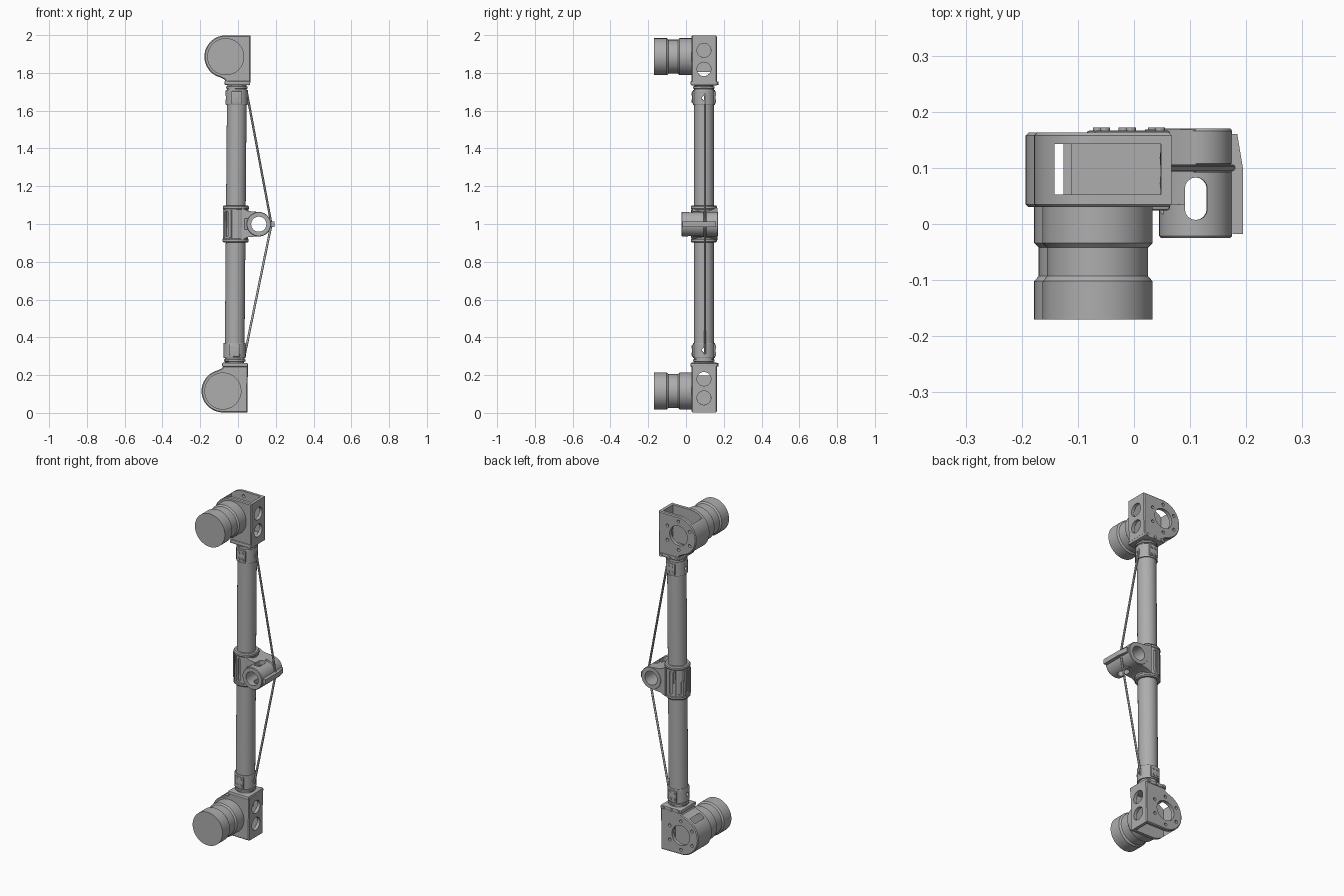
import bpy, bmesh, math
from mathutils import Matrix, Vector

if "Cube" in bpy.data.objects:
    bpy.data.objects.remove(bpy.data.objects["Cube"])

grey = bpy.data.materials.new("plain_grey")
grey.diffuse_color = (0.42, 0.42, 0.42, 1)
grey.use_nodes = True
grey.node_tree.nodes["Principled BSDF"].inputs["Base Color"].default_value = grey.diffuse_color
AX, AY = -0.012, 0.095          # tube axis
MX, MZ, MR = -0.0725, 0.885, 0.113   # housing circle
parts, ends = [], []


def finish(name, bm):
    bmesh.ops.recalc_face_normals(bm, faces=bm.faces)
    me = bpy.data.meshes.new(name)
    bm.to_mesh(me)
    bm.free()
    me.materials.append(grey)
    ob = bpy.data.objects.new(name, me)
    bpy.context.collection.objects.link(ob)
    return ob


def lathe(name, profile, origin, axis, n=48, closed=False):
    """Revolve (radius, distance) pairs about an axis; closed makes a ring."""
    bm = bmesh.new()
    rot = Vector((0, 0, 1)).rotation_difference(Vector(axis)).to_matrix()
    rings = []
    for r, d in profile:
        rings.append([bm.verts.new(Vector(origin) + rot @ Vector(
            (r * math.cos(2 * math.pi * i / n), r * math.sin(2 * math.pi * i / n), d))) for i in range(n)])
    pairs = list(zip(rings, rings[1:]))
    if closed:
        pairs.append((rings[-1], rings[0]))
    else:
        bm.faces.new(rings[0])
        bm.faces.new(rings[-1])
    for a, b in pairs:
        for i in range(n):
            j = (i + 1) % n
            bm.faces.new((a[i], a[j], b[j], b[i]))
    return finish(name, bm)


def cyl(name, r, a, b, n=32):
    a, b = Vector(a), Vector(b)
    return lathe(name, [(r, 0), (r, (b - a).length)], a, (b - a).normalized(), n)


def prism(name, pts, lo, hi, plane="xz", bevel=0):
    """Extrude an outline: xz along y, or xy along z."""
    bm = bmesh.new()
    put = (lambda p, d: (p[0], d, p[1])) if plane == "xz" else (lambda p, d: (p[0], p[1], d))
    f = bm.faces.new([bm.verts.new(put(p, lo)) for p in pts])
    ext = bmesh.ops.extrude_face_region(bm, geom=[f])
    shift = Vector(put((0, 0), hi - lo))
    bmesh.ops.translate(bm, vec=shift, verts=[v for v in ext["geom"] if isinstance(v, bmesh.types.BMVert)])
    if bevel:
        bmesh.ops.bevel(bm, geom=bm.edges[:], offset=bevel, segments=2, affect="EDGES", profile=0.5)
    return finish(name, bm)


def box(name, x0, x1, y0, y1, z0, z1, bevel=0):
    return prism(name, [(x0, y0), (x1, y0), (x1, y1), (x0, y1)], z0, z1, "xy", bevel)


def cut(ob, *cutters):
    bpy.context.view_layer.objects.active = ob
    for c in cutters:
        m = ob.modifiers.new("cut", "BOOLEAN")
        m.operation, m.solver, m.object = "DIFFERENCE", "EXACT", c
        bpy.ops.object.modifier_apply(modifier=m.name)
        bpy.data.objects.remove(c)
    return ob


def slot(name, r, half, wide, lo, hi, cx, cy, plane):
    """Rounded slot outline extruded; wide stretches along second axis."""
    pts = []
    for s, a0 in ((1, 0), (-1, 180)):
        for k in range(9):
            a = math.radians(a0 + k * 22.5)
            pts.append((cx + r * math.cos(a), cy + s * half + r * math.sin(a)))
    return prism(name, pts, lo, hi, plane)


# --- joint housing (upper one, mirrored later) ---
arc = [(MX + MR * math.cos(math.radians(a)), MZ + MR * math.sin(math.radians(a))) for a in range(90, 256, 5)]
outline = arc + [(-0.078, 0.765), (-0.07, 0.75), (0.0585, 0.75), (0.0585, MZ + MR)]
housing = prism("joint_housing", outline, 0.03, 0.163)
bm = bmesh.new()
bm.from_mesh(housing.data)
rim = [e for e in bm.edges if abs(e.verts[0].co.y - e.verts[1].co.y) < 1e-5]
bmesh.ops.bevel(bm, geom=rim, offset=0.005, segments=1, affect="EDGES")
bm.to_mesh(housing.data)
bm.free()
cut(housing, box("pocket", -0.15, 0.04, 0.053, 0.143, 0.782, 1.2))
cut(housing, cyl("bore", 0.058, (MX, 0.12, MZ), (MX, 0.2, MZ), 40))
for z in (0.82, 0.92):
    cut(housing, cyl("side_hole", 0.037, (0.02, AY, z), (0.1, AY, z)))
for k in range(6):
    a = math.radians(60 * k + 30)
    x, z = MX + 0.084 * math.cos(a), MZ + 0.084 * math.sin(a)
    cut(housing, cyl("bolt_hole", 0.009, (x, 0.13, z), (x, 0.2, z), 16))
ends.append(housing)

# --- motor body with waist ---
ends.append(lathe("motor", [(0.098, 0), (0.098, 0.068), (0.09, 0.077), (0.09, 0.128),
                            (0.098, 0.136), (0.098, 0.202)], (MX, -0.17, MZ), (0, 1, 0), 64))

# --- flange and neck ---
ends.append(box("flange", -0.078, 0.058, 0.024, 0.167, 0.735, 0.757, 0.006))
ends.append(lathe("neck", [(0.05, 0.69), (0.05, 0.715), (0.057, 0.718), (0.057, 0.727),
                           (0.05, 0.73), (0.05, 0.74)], (AX, AY, 0), (0, 0, 1)))
for x in (-0.058, AX, 0.04):
    ends.append(cyl("flange_bolt", 0.009, (x, 0.16, 0.746), (x, 0.172, 0.746), 12))

# --- end collar with pads and bolts ---
collar = lathe("end_collar", [(0.057, 0.63), (0.059, 0.633), (0.059, 0.707), (0.057, 0.71)], (AX, AY, 0), (0, 0, 1))
cut(collar, cyl("cross_hole", 0.011, (-0.2, AY, 0.667), (0.2, AY, 0.667), 20))
ends.append(collar)
for s in (-1, 1):
    y = sorted((AY + s * 0.05, AY + s * 0.062))
    ends.append(box("collar_pad", AX - 0.028, AX + 0.028, y[0], y[1], 0.638, 0.703, 0.003))
    for dx in (-0.012, 0.012):
        for z in (0.652, 0.688):
            ends.append(cyl("collar_bolt", 0.008, (AX + dx, AY + s * 0.055, z), (AX + dx, AY + s * 0.065, z), 12))

# --- tension cable half ---
ends.append(cyl("tension_cable", 0.006, (0.042, AY + 0.005, 0.69), (0.177, AY + 0.005, 0), 12))

# --- mirror the end assembly downward ---
for ob in list(ends):
    me = ob.data.copy()
    me.transform(Matrix.Scale(-1, 4, (0, 0, 1)))
    me.flip_normals()
    low = bpy.data.objects.new("lower_" + ob.name, me)
    bpy.context.collection.objects.link(low)
    ob.name = "upper_" + ob.name
    parts += [ob, low]

# --- main tube ---
tube = cyl("main_tube", 0.052, (AX, AY, -0.72), (AX, AY, 0.72), 64)
for z in (-0.667, 0.667):
    cut(tube, cyl("cross_hole", 0.011, (-0.2, AY, z), (0.2, AY, z), 20))
parts.append(tube)

# --- centre clamp with long slots ---
clamp = lathe("centre_clamp", [(0.064, -0.098), (0.069, -0.092), (0.069, -0.082), (0.066, -0.078),
                               (0.066, 0.078), (0.069, 0.082), (0.069, 0.092), (0.064, 0.098)],
              (AX, AY, 0), (0, 0, 1), 64)
for deg in (90, 135, 180, 225, 270):
    c = slot("slot", 0.008, 0.06, 0, 0.059, 0.09, 0, 0, "xz")
    c.data.transform(Matrix.Translation((AX, AY, 0)) @ Matrix.Rotation(math.radians(deg - 90), 4, "Z"))
    cut(clamp, c)
for deg in (112, 157, 203, 248):
    a = math.radians(deg)
    x, y = AX + 0.067 * math.cos(a), AY + 0.067 * math.sin(a)
    parts.append(cyl("clamp_rib", 0.006, (x, y, -0.075), (x, y, 0.075), 12))
parts.append(clamp)

# --- side bracket: web and cross barrel ---
BX = 0.11
web = prism("bracket_web", [(0.02, -0.085), (0.05, -0.07), (BX, -0.064), (BX, 0.064), (0.05, 0.07), (0.02, 0.085)],
            0.035, 0.168)
barrel = lathe("cross_barrel", [(0.04, -0.025), (0.062, -0.025), (0.065, -0.021), (0.065, 0.092), (0.06, 0.095),
                                (0.06, 0.105), (0.065, 0.108), (0.065, 0.166), (0.062, 0.17), (0.04, 0.17)],
               (BX, 0, 0), (0, 1, 0), 64, closed=True)
cut(web, cyl("bore", 0.045, (BX, -0.1, 0), (BX, 0.3, 0), 48))
for ob in (web, barrel):
    cut(ob, slot("window", 0.02, 0.018, 0, -0.2, 0.2, BX, 0.045, "xy"))
    parts.append(ob)
parts.append(prism("bracket_gusset", [(0.03, 0.04), (0.05, 0.018), (0.062, 0.018), (0.062, 0.06), (0.03, 0.06)],
                   -0.03, 0.03, "xy"))

# --- lever plate on the barrel ---
parts.append(prism("lever", [(0.172, -0.016), (0.178, -0.018), (0.194, -0.018), (0.194, 0.1), (0.184, 0.16),
                             (0.172, 0.16)], -0.014, 0.014, "xy"))

# --- slight lean, lift to the ground, shading ---
lean = Matrix.Translation((0, 0, 1)) @ Matrix.Rotation(0.0085, 4, "Y")
bpy.ops.object.select_all(action="DESELECT")
for ob in parts:
    ob.data.transform(lean)
    ob.select_set(True)
bpy.context.view_layer.objects.active = parts[0]
bpy.ops.object.shade_smooth_by_angle(angle=math.radians(30))
